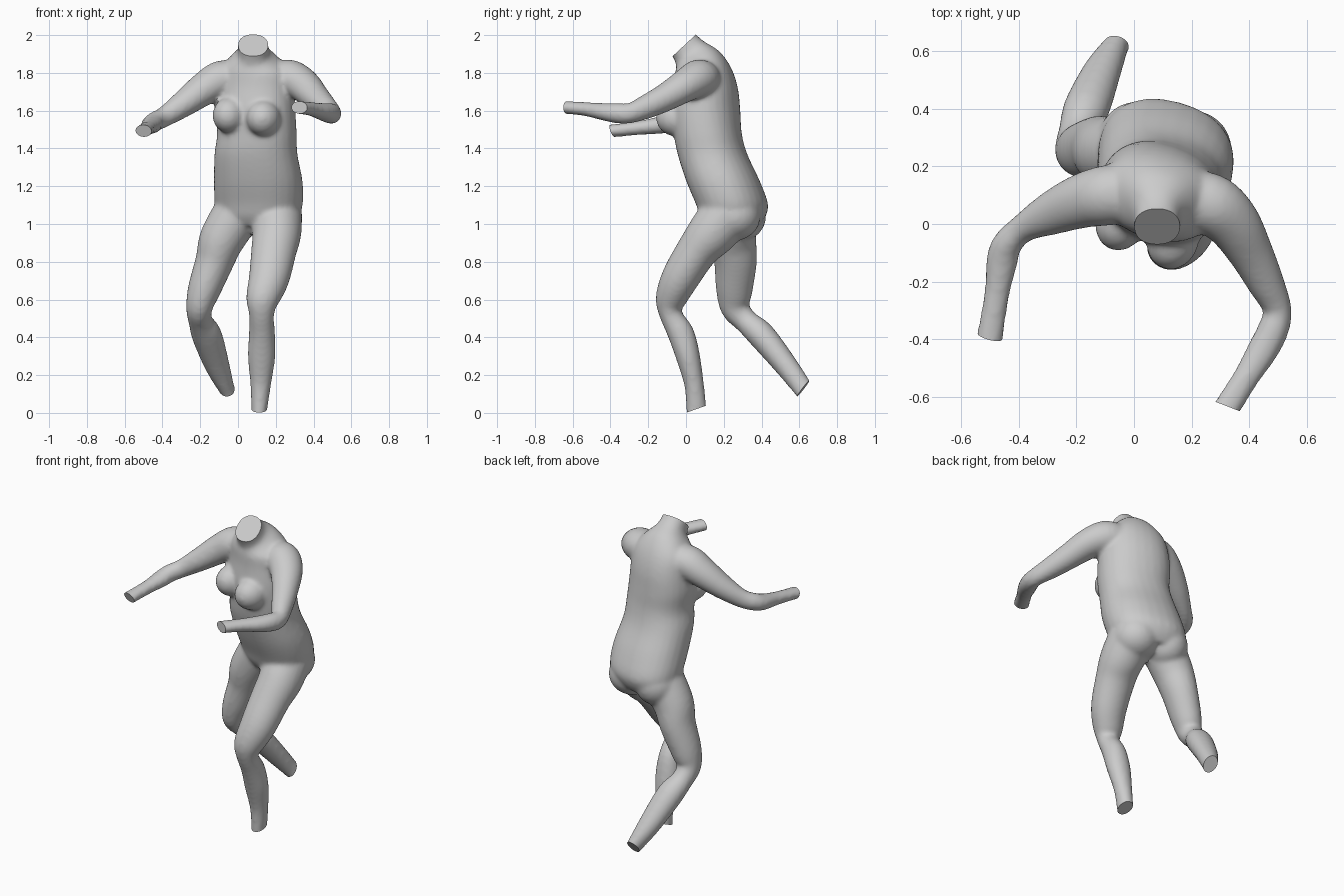
import bpy, bmesh, math
from mathutils import Vector, Matrix

bm = bmesh.new()
N = 28


def catmull(rows, steps=4):
    """Smoothly interpolate rows of numbers."""
    out = []
    for i in range(len(rows) - 1):
        p0, p1 = rows[max(i - 1, 0)], rows[i]
        p2, p3 = rows[i + 1], rows[min(i + 2, len(rows) - 1)]
        for s in range(steps):
            t = s / steps
            out.append([0.5 * (2 * b + (c - a) * t + (2 * a - 5 * b + 4 * c - d) * t * t
                               + (3 * b - a - 3 * c + d) * t ** 3)
                        for a, b, c, d in zip(p0, p1, p2, p3)])
    return out + [list(rows[-1])]


def skin(rings):
    """Closed shell through a list of point rings."""
    vs = [[bm.verts.new(p) for p in r] for r in rings]
    for a, b in zip(vs, vs[1:]):
        for i in range(N):
            j = (i + 1) % N
            bm.faces.new((a[i], a[j], b[j], b[i]))
    bm.faces.new(vs[0][::-1])
    bm.faces.new(vs[-1])


def limb(rows, ref):
    """Rows of x, y, z, radius along ref, radius across ref; runs a bit past its end."""
    rows = catmull(rows)
    last, d = Vector(rows[-1][:3]), Vector(rows[-1][:3]) - Vector(rows[-2][:3])
    rows.append(list(last + d.normalized() * 0.06) + rows[-1][3:])
    pts = [Vector(r[:3]) for r in rows]
    rings = []
    for i, r in enumerate(rows):
        t = (pts[min(i + 1, len(pts) - 1)] - pts[max(i - 1, 0)]).normalized()
        u = (ref - t * ref.dot(t)).normalized()
        v = t.cross(u)
        rings.append([pts[i] + u * r[3] * math.cos(k * math.tau / N) + v * r[4] * math.sin(k * math.tau / N)
                      for k in range(N)])
    skin(rings)


def trunk(rows):
    """Rows of z, x, y, half width, half depth, turn in degrees, forward tilt."""
    rings = []
    for z, x, y, a, b, turn, tilt in catmull(rows):
        ring = []
        for k in range(N):
            c, s = math.cos(k * math.tau / N), math.sin(k * math.tau / N)
            p = Vector((a * math.copysign(abs(c) ** 0.9, c), b * math.copysign(abs(s) ** 0.9, s), 0))
            p = Matrix.Rotation(math.radians(turn), 3, 'Z') @ p
            ring.append(Vector((x + p.x, y + p.y, z + tilt * p.y)))
        rings.append(ring)
    skin(rings)


def blob(loc, size, turn):
    m = Matrix.Translation(loc) @ Matrix.Rotation(math.radians(turn), 4, 'Z') @ Matrix.Diagonal((*size, 1))
    bmesh.ops.create_uvsphere(bm, u_segments=24, v_segments=16, radius=1, matrix=m)


# torso and neck
trunk([
    (0.99, 0.10, 0.25, 0.17, 0.13, -15, 0),
    (1.04, 0.105, 0.25, 0.215, 0.165, -15, 0),
    (1.11, 0.11, 0.242, 0.235, 0.185, -15, 0),
    (1.23, 0.107, 0.195, 0.235, 0.190, -13, 0),
    (1.37, 0.095, 0.140, 0.220, 0.180, -13, 0),
    (1.48, 0.10, 0.115, 0.211, 0.175, -15, 0),
    (1.60, 0.09, 0.105, 0.215, 0.175, -18, 0),
    (1.72, 0.09, 0.105, 0.205, 0.162, -18, 0),
    (1.81, 0.09, 0.090, 0.190, 0.145, -14, 0.1),
    (1.87, 0.085, 0.065, 0.135, 0.115, -8, 0.35),
    (1.905, 0.082, 0.025, 0.088, 0.080, 0, 0.7),
    (1.945, 0.08, -0.008, 0.080, 0.063, 0, 0.9),
    (1.985, 0.08, -0.035, 0.080, 0.063, 0, 0.9),
])
# bust and buttocks
blob((-0.045, 0.01, 1.575), (0.088, 0.105, 0.095), -20)
blob((0.135, -0.055, 1.56), (0.090, 0.105, 0.095), -20)
blob((0.0, 0.29, 1.04), (0.125, 0.135, 0.13), -15)
blob((0.20, 0.25, 1.04), (0.14, 0.145, 0.13), -15)

X, Z = Vector((1, 0, 0)), Vector((0, 0, 1))
# forward leg
limb([(0.20, 0.22, 1.05, 0.14, 0.14), (0.205, 0.135, 0.95, 0.13, 0.13),
      (0.19, 0.06, 0.86, 0.12, 0.11), (0.165, -0.03, 0.715, 0.108, 0.10),
      (0.13, -0.08, 0.60, 0.088, 0.082), (0.125, -0.08, 0.52, 0.066, 0.060),
      (0.127, -0.027, 0.42, 0.069, 0.070), (0.125, 0.010, 0.30, 0.073, 0.064),
      (0.120, 0.043, 0.15, 0.055, 0.052), (0.113, 0.055, 0.02, 0.042, 0.054)], X)
# bent rear leg
limb([(0.0, 0.25, 1.06, 0.13, 0.13), (-0.085, 0.25, 0.92, 0.12, 0.122),
      (-0.125, 0.262, 0.80, 0.102, 0.113), (-0.18, 0.256, 0.65, 0.087, 0.097),
      (-0.205, 0.262, 0.555, 0.070, 0.078), (-0.198, 0.318, 0.485, 0.064, 0.064),
      (-0.165, 0.40, 0.41, 0.080, 0.073), (-0.11, 0.53, 0.25, 0.066, 0.062),
      (-0.06, 0.62, 0.128, 0.042, 0.052)], X)
# outstretched arm
limb([(0.0, 0.11, 1.77, 0.09, 0.10), (-0.09, 0.10, 1.765, 0.10, 0.105),
      (-0.18, 0.08, 1.715, 0.088, 0.095), (-0.29, 0.035, 1.635, 0.070, 0.075),
      (-0.385, -0.015, 1.570, 0.055, 0.050), (-0.44, -0.07, 1.542, 0.052, 0.052),
      (-0.458, -0.13, 1.525, 0.047, 0.055), (-0.475, -0.24, 1.510, 0.038, 0.044),
      (-0.50, -0.392, 1.493, 0.034, 0.046)], Z)
# folded arm
limb([(0.20, 0.09, 1.77, 0.09, 0.10), (0.275, 0.065, 1.77, 0.10, 0.105),
      (0.345, 0.0, 1.735, 0.088, 0.095), (0.405, -0.10, 1.675, 0.075, 0.078),
      (0.455, -0.20, 1.625, 0.065, 0.065), (0.497, -0.295, 1.587, 0.054, 0.050),
      (0.483, -0.365, 1.587, 0.054, 0.054), (0.445, -0.44, 1.595, 0.046, 0.054),
      (0.39, -0.53, 1.608, 0.037, 0.046), (0.325, -0.633, 1.617, 0.034, 0.047)], Z)

bmesh.ops.recalc_face_normals(bm, faces=bm.faces)
mesh = bpy.data.meshes.new("body")
bm.to_mesh(mesh)
bm.free()
body = bpy.data.objects.new("body", mesh)
bpy.context.collection.objects.link(body)

# fuse the parts into one skin and soften the joins
rm = body.modifiers.new("fuse", 'REMESH')
rm.mode = 'VOXEL'
rm.voxel_size = 0.012
sm = body.modifiers.new("soften", 'SMOOTH')
sm.factor = 0.5
sm.iterations = 8
dg = bpy.context.evaluated_depsgraph_get()
fused = bpy.data.meshes.new_from_object(body.evaluated_get(dg))
body.modifiers.clear()
body.data = fused

# flat cuts at neck, ankles and wrists
cuts = [((0.08, -0.01, 1.945), (0, -0.68, 0.73)),
        ((0.113, 0.055, 0.02), (0, 0.34, -0.94)),
        ((-0.06, 0.62, 0.128), (0.1, 0.8, -0.6)),
        ((-0.50, -0.39, 1.493), (-0.23, -0.9, -0.35)),
        ((0.325, -0.633, 1.617), (-0.36, -0.93, 0))]
bm = bmesh.new()
bm.from_mesh(fused)
for co, no in cuts:
    c = Vector(co)
    faces = [f for f in bm.faces if (f.calc_center_median() - c).length < 0.14]
    geom = set(faces)
    for f in faces:
        geom.update(f.verts)
        geom.update(f.edges)
    bmesh.ops.bisect_plane(bm, geom=list(geom), plane_co=c, plane_no=Vector(no).normalized(), clear_outer=True)
    bmesh.ops.holes_fill(bm, edges=[e for e in bm.edges if e.is_boundary], sides=0)
bmesh.ops.recalc_face_normals(bm, faces=bm.faces)
bm.to_mesh(fused)
bm.free()

bpy.context.view_layer.objects.active = body
body.select_set(True)
bpy.ops.object.shade_smooth_by_angle(angle=math.radians(40))
